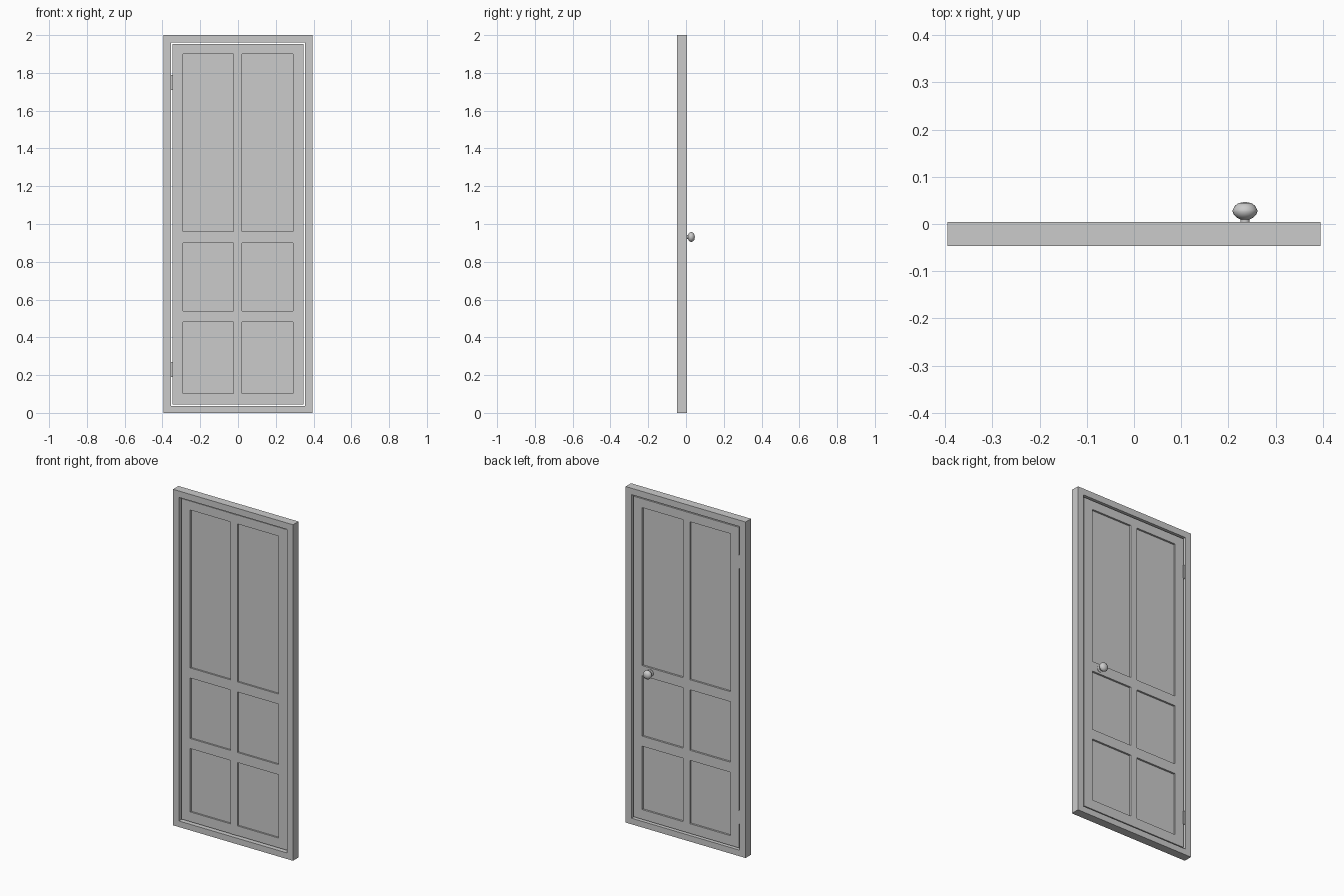
import bpy, bmesh, math
from mathutils import Matrix, Vector

cube = bpy.data.objects.get("Cube")
if cube:
    bpy.data.objects.remove(cube, do_unlink=True)

grey = bpy.data.materials.new("plain_grey")
grey.use_nodes = True
colour = (0.6, 0.6, 0.6, 1)
grey.diffuse_color = colour
grey.node_tree.nodes["Principled BSDF"].inputs["Base Color"].default_value = colour


def finish(bm, name):
    mesh = bpy.data.meshes.new(name)
    bmesh.ops.recalc_face_normals(bm, faces=bm.faces)
    bm.to_mesh(mesh)
    bm.free()
    mesh.materials.append(grey)
    ob = bpy.data.objects.new(name, mesh)
    bpy.context.collection.objects.link(ob)
    return ob


def box(name, x, y, z):
    """Box from a (low, high) pair on each axis."""
    bm = bmesh.new()
    pairs = (x, y, z)
    mid = Vector([(a + b) / 2 for a, b in pairs])
    size = [b - a for a, b in pairs]
    bmesh.ops.create_cube(bm, size=1, matrix=Matrix.Translation(mid) @ Matrix.Diagonal((*size, 1)))
    return finish(bm, name)


def rect_ring(name, outer, inner, y):
    """Mitred rectangular surround; outer and inner are (x0, x1, z0, z1)."""
    bm = bmesh.new()
    rings = []
    for x0, x1, z0, z1 in (outer, inner):
        for depth in y:
            corners = ((x0, z0), (x1, z0), (x1, z1), (x0, z1))
            rings.append([bm.verts.new((cx, depth, cz)) for cx, cz in corners])
    out_front, out_back, in_front, in_back = rings
    for a, b in ((out_front, out_back), (out_back, in_back),
                 (in_back, in_front), (in_front, out_front)):
        for i in range(4):
            j = (i + 1) % 4
            bm.faces.new((a[i], a[j], b[j], b[i]))
    return finish(bm, name)


# Outer frame
FRAME_Y = (-0.047, 0.004)
rect_ring("door_frame", (-0.395, 0.395, 0, 2), (-0.356, 0.356, 0.036, 1.962), FRAME_Y)

# Door leaf: border, centre bar, cross rails and thin recessed panels
LEAF_Y = (-0.035, -0.002)
rect_ring("door_border", (-0.347, 0.347, 0.045, 1.953), (-0.29, 0.29, 0.103, 1.9), LEAF_Y)
box("centre_bar", (-0.024, 0.021), (-0.037, -0.002), (0.045, 1.953))
for side, span in (("left", (0.021, 0.29)), ("right", (-0.29, -0.024))):
    for level, z in (("lower", (0.48, 0.54)), ("middle", (0.9, 0.96))):
        box(f"{level}_rail_{side}", span, LEAF_Y, z)
    for level, z in (("lower", (0.103, 0.48)), ("middle", (0.54, 0.9)), ("upper", (0.96, 1.9))):
        box(f"{level}_panel_{side}", span, (-0.025, -0.013), z)

# Hinges in the gap between leaf and frame
for level, z in (("lower", 0.23), ("upper", 1.75)):
    box(f"{level}_hinge", (-0.357, -0.346), (-0.022, 0.001), (z - 0.04, z + 0.04))

# Knob: turned profile of (radius, y), spun about the y axis
profile = [(0, -0.004), (0.02, -0.004), (0.02, 0.001), (0.01, 0.003), (0.01, 0.010),
           (0.018, 0.014), (0.024, 0.02), (0.026, 0.026), (0.026, 0.03),
           (0.022, 0.038), (0.014, 0.044), (0, 0.047)]
bm = bmesh.new()
verts = [bm.verts.new((0.235 + r, y, 0.931)) for r, y in profile]
edges = [bm.edges.new(pair) for pair in zip(verts, verts[1:])]
bmesh.ops.spin(bm, geom=verts + edges, cent=(0.235, 0, 0.931), axis=(0, 1, 0),
               angle=math.tau, steps=20)
bmesh.ops.remove_doubles(bm, verts=bm.verts, dist=0.0001)
knob = finish(bm, "door_knob")
bpy.ops.object.select_all(action="DESELECT")
knob.select_set(True)
bpy.context.view_layer.objects.active = knob
bpy.ops.object.shade_smooth_by_angle(angle=math.radians(35))
